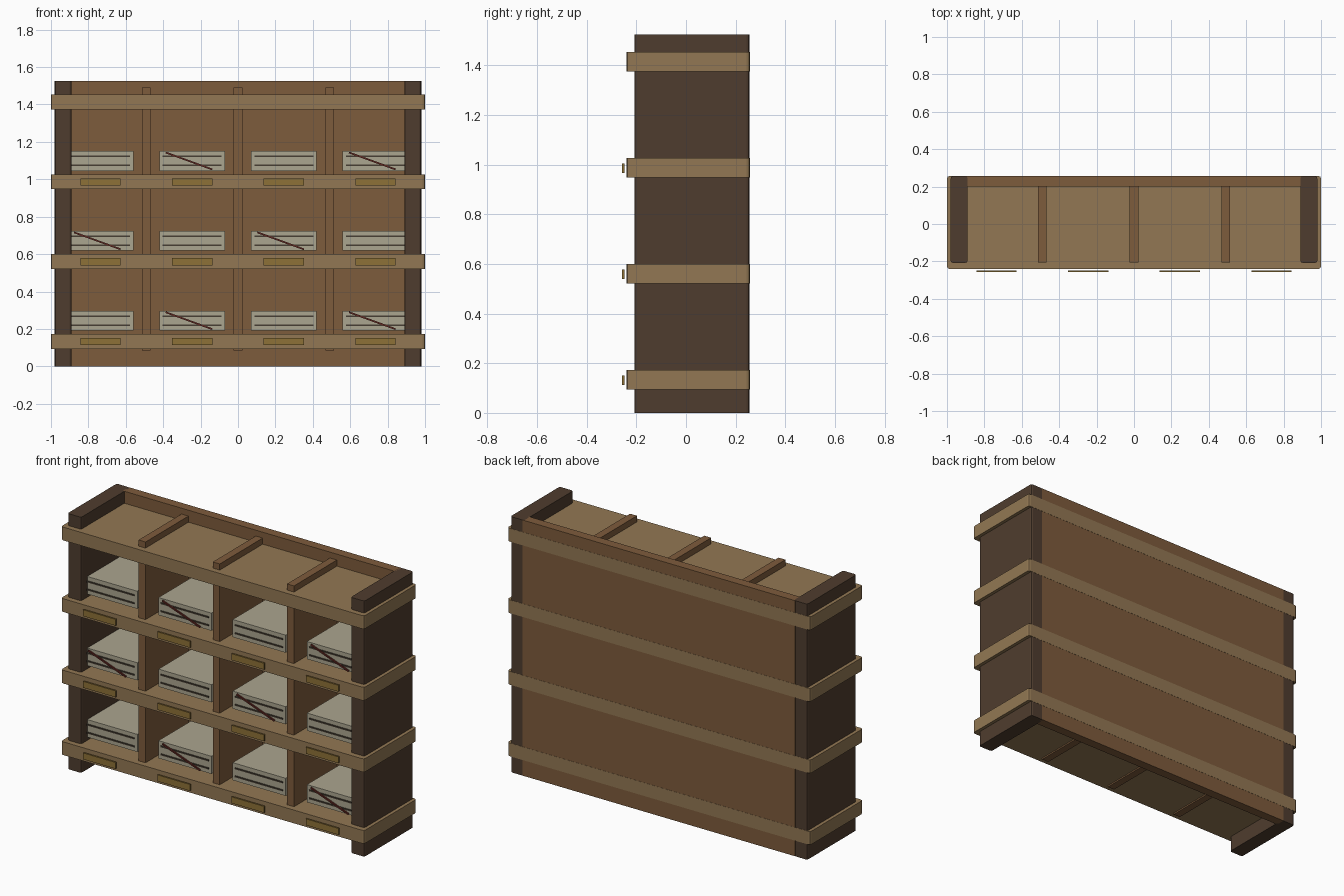
import bpy, bmesh, math
from mathutils import Matrix

if "Cube" in bpy.data.objects:
    bpy.data.objects.remove(bpy.data.objects["Cube"])


def material(name, rgb):
    m = bpy.data.materials.new(name)
    m.diffuse_color = [(c / 255) ** 2.2 for c in rgb] + [1]
    m.use_nodes = True
    m.node_tree.nodes["Principled BSDF"].inputs["Base Color"].default_value = m.diffuse_color
    return m


DARK = material("dark_wood", (80, 63, 50))
TAN = material("tan_wood", (145, 119, 84))
BROWN = material("brown_wood", (125, 92, 62))
PAPER = material("paper", (170, 164, 142))
LINE = material("page_gap", (72, 64, 54))
BRASS = material("brass", (140, 112, 58))
RED = material("red_strap", (98, 46, 40))


def box(name, x, y, z, mat, bevel=0.0, tilt=0.0):
    """Box from (min, max) ranges; chamfers vertical edges, tilts about y."""
    size = [r[1] - r[0] for r in (x, y, z)]
    bm = bmesh.new()
    bmesh.ops.create_cube(bm, size=1, matrix=Matrix.Diagonal((*size, 1)))
    if bevel:
        upright = [e for e in bm.edges
                   if abs(e.verts[0].co.z - e.verts[1].co.z) > 1e-4]
        bmesh.ops.bevel(bm, geom=upright, offset=bevel, segments=2,
                        profile=0.5, affect='EDGES')
    mesh = bpy.data.meshes.new(name)
    bm.to_mesh(mesh)
    bm.free()
    mesh.materials.append(mat)
    ob = bpy.data.objects.new(name, mesh)
    ob.location = [sum(r) / 2 for r in (x, y, z)]
    ob.rotation_euler.y = tilt
    bpy.context.collection.objects.link(ob)
    return ob


def around(c, w):
    return (c - w / 2, c + w / 2)


BACK = 0.256
SHELVES = [0.133 + 0.427 * i for i in range(4)]
BAYS = [-0.735, -0.245, 0.245, 0.735]

# Carcass: sides, back and dividers
for s, side in ((-1, "left"), (1, "right")):
    box(side + "_side", around(s * 0.935, 0.09), (-0.208, BACK), (0, 1.525), DARK, 0.012)
box("back_panel", (-0.9, 0.9), (0.2, BACK), (0, 1.525), BROWN)
for x in (-0.49, 0, 0.49):
    box("divider", around(x, 0.046), (-0.205, 0.25), (0.085, 1.49), BROWN)

# Shelves
for z in SHELVES:
    box("shelf", (-1, 1), (-0.24, BACK + 0.001), around(z, 0.079), TAN, 0.014)

# Paper stacks, straps and label plates in each bay
for row, z in enumerate(SHELVES[:3]):
    for col, x in enumerate(BAYS):
        zc = z + 0.111
        box("paper_stack", around(x, 0.35), (-0.15, 0.16), around(zc, 0.105), PAPER)
        for dz in (-0.024, 0.024):
            box("page_gap", around(x, 0.315), (-0.156, -0.148), around(zc + dz, 0.008), LINE)
        if (row + col) % 2:
            box("strap", around(x - 0.017, 0.265), (-0.164, -0.156),
                around(zc, 0.009), RED, tilt=math.radians(20))
        box("label_plate", around(x, 0.215), (-0.257, -0.248), around(z - 0.001, 0.038), BRASS)
